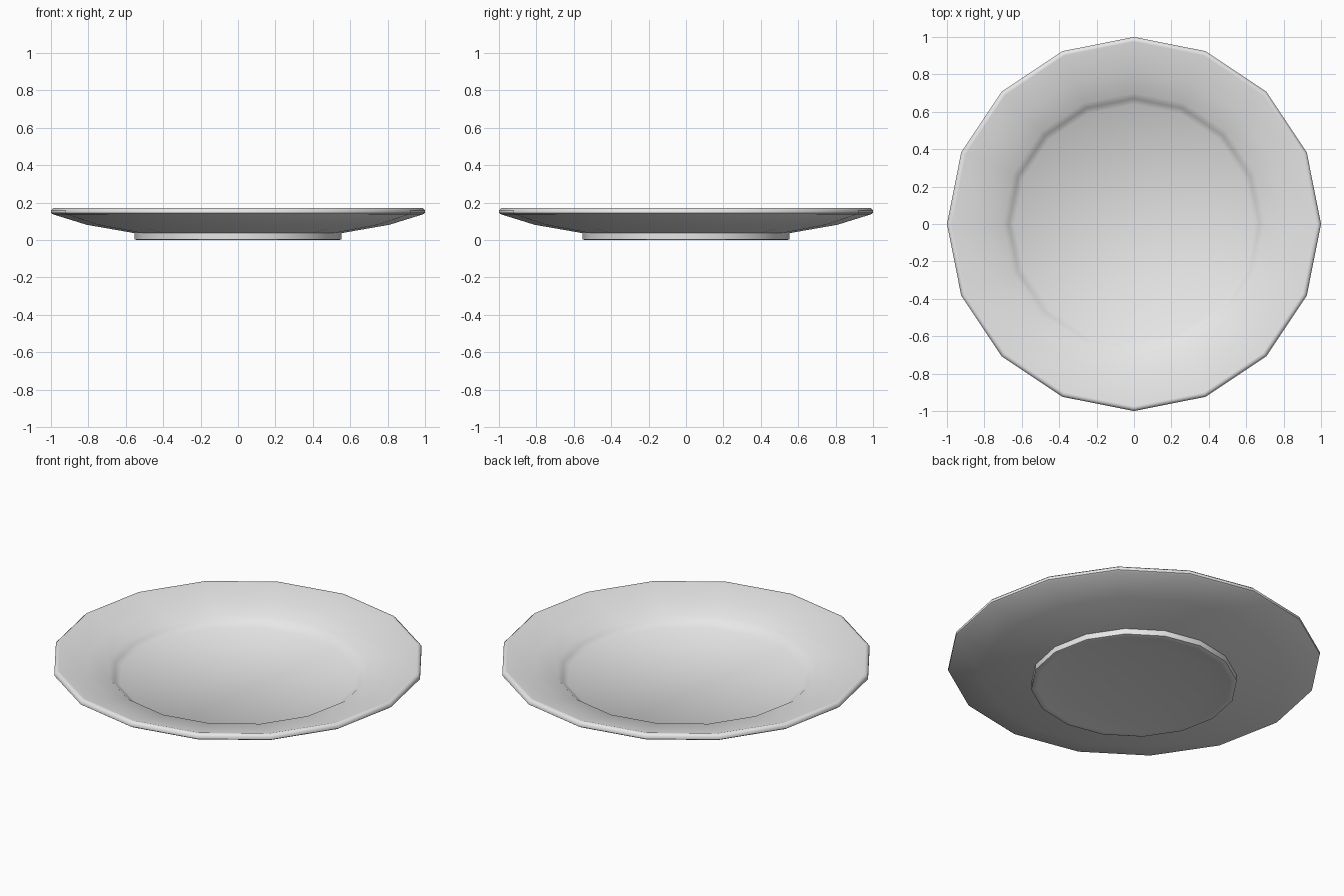
import bpy, bmesh, math

if "Cube" in bpy.data.objects:
    bpy.data.objects.remove(bpy.data.objects["Cube"])

SIDES = 16
# Plate cross-section (radius, height): recessed base, foot, underside, rim, slope, well
profile = [(0.40, 0.02), (0.52, 0.003), (0.54, 0.0), (0.553, 0.004), (0.553, 0.037),
           (0.81, 0.082), (0.99, 0.138), (1.0, 0.145), (1.0, 0.16), (0.988, 0.171),
           (0.975, 0.171), (0.82, 0.124), (0.70, 0.101), (0.67, 0.078), (0.64, 0.056)]

bm = bmesh.new()
rings = []
for r, z in profile:
    rings.append([bm.verts.new((r * math.cos(2 * math.pi * i / SIDES),
                                r * math.sin(2 * math.pi * i / SIDES), z))
                  for i in range(SIDES)])
for a, b in zip(rings, rings[1:]):
    for i in range(SIDES):
        j = (i + 1) % SIDES
        bm.faces.new((a[i], a[j], b[j], b[i]))
# Flat bottom and flat well
bm.faces.new(rings[0][::-1])
bm.faces.new(rings[-1])
bmesh.ops.recalc_face_normals(bm, faces=bm.faces[:])

mesh = bpy.data.meshes.new("plate")
bm.to_mesh(mesh)
bm.free()
plate = bpy.data.objects.new("plate", mesh)
bpy.context.collection.objects.link(plate)

# Light grey china
mat = bpy.data.materials.new("light_grey_china")
mat.diffuse_color = (0.8, 0.8, 0.8, 1)
mat.use_nodes = True
mat.node_tree.nodes["Principled BSDF"].inputs["Base Color"].default_value = mat.diffuse_color
mesh.materials.append(mat)

bpy.context.view_layer.objects.active = plate
plate.select_set(True)
bpy.ops.object.shade_smooth_by_angle(angle=math.radians(50))
